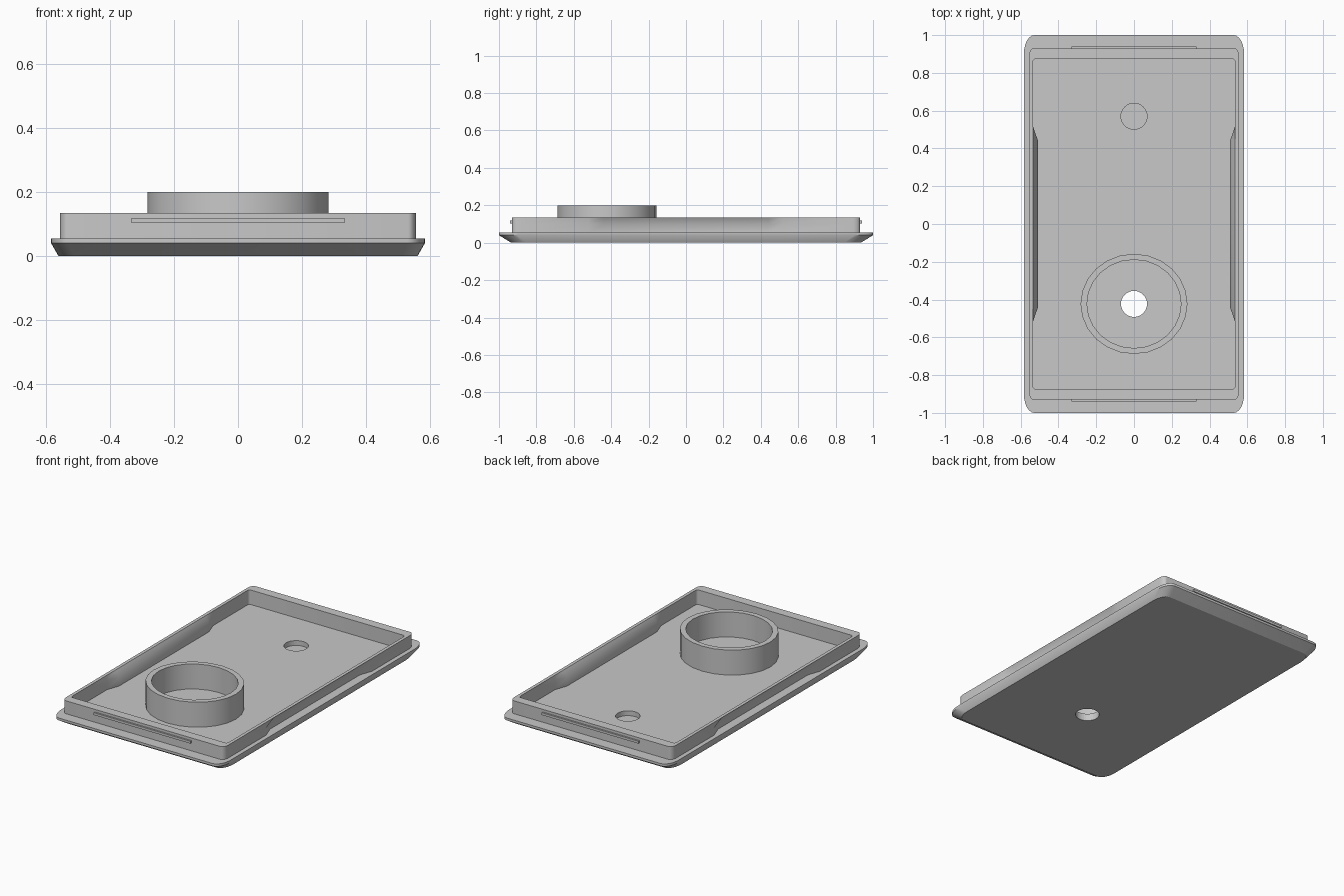
import bpy, bmesh, math

if "Cube" in bpy.data.objects:
    bpy.data.objects.remove(bpy.data.objects["Cube"])

grey = bpy.data.materials.new("light_grey")
grey.diffuse_color = (0.58, 0.58, 0.58, 1)
grey.use_nodes = True
grey.node_tree.nodes["Principled BSDF"].inputs["Base Color"].default_value = grey.diffuse_color

FLOOR = 0.045
RING_Y = -0.423


def finish(name, bm, smooth=True):
    bmesh.ops.recalc_face_normals(bm, faces=bm.faces)
    mesh = bpy.data.meshes.new(name)
    bm.to_mesh(mesh)
    bm.free()
    mesh.materials.append(grey)
    obj = bpy.data.objects.new(name, mesh)
    bpy.context.collection.objects.link(obj)
    bpy.ops.object.select_all(action='DESELECT')
    obj.select_set(True)
    bpy.context.view_layer.objects.active = obj
    if smooth:
        bpy.ops.object.shade_smooth_by_angle(angle=math.radians(30))
    return obj


def outline(hx, hy, rx, ry, notch=0.0, seg=6):
    """Rounded rectangle whose long sides step inward by notch at the middle."""
    pts = []
    for sx, sy, start in ((1, 1, 0), (-1, 1, 90), (-1, -1, 180), (1, -1, 270)):
        for i in range(seg + 1):
            a = math.radians(start + 90 * i / seg)
            pts.append((sx * (hx - rx) + rx * math.cos(a),
                        sy * (hy - ry) + ry * math.sin(a)))
        # points of the side recess follow the corner that ends on a long side
        if start in (90, 270):
            for y, d in ((0.52, 0), (0.44, notch), (-0.44, notch), (-0.52, 0)):
                pts.append((sx * (hx - d), -sx * y))
    return pts


def stack(name, levels):
    """Closed shell made from outlines joined one after the other."""
    bm = bmesh.new()
    rings = [[bm.verts.new((x, y, z)) for x, y in pts] for pts, z in levels]
    n = len(rings[0])
    for a, b in zip(rings, rings[1:]):
        for i in range(n):
            j = (i + 1) % n
            bm.faces.new((a[i], a[j], b[j], b[i]))
    bm.faces.new(rings[0][::-1])
    bm.faces.new(rings[-1])
    return finish(name, bm)


# Tray: chamfered base, flat ledge, upright wall with side recesses, sunken floor
tray = stack("tray", [
    (outline(0.56, 0.935, 0.05, 0.09), 0.0),
    (outline(0.583, 1.0, 0.055, 0.10), 0.04),
    (outline(0.583, 1.0, 0.055, 0.10), 0.055),
    (outline(0.556, 0.93, 0.025, 0.04, 0.028), 0.055),
    (outline(0.556, 0.93, 0.025, 0.04, 0.028), 0.10),
    (outline(0.556, 0.93, 0.025, 0.04), 0.135),
    (outline(0.536, 0.873, 0.012, 0.02), 0.135),
    (outline(0.536, 0.873, 0.012, 0.02, 0.028), 0.10),
    (outline(0.536, 0.873, 0.012, 0.02, 0.028), FLOOR),
])


# Round holes: one right through the floor, one blind
def drill(y, z0, z1):
    bm = bmesh.new()
    bmesh.ops.create_cone(bm, cap_ends=True, segments=32, radius1=0.069,
                          radius2=0.069, depth=z1 - z0)
    bmesh.ops.translate(bm, verts=bm.verts, vec=(0, y, (z0 + z1) / 2))
    cutter = finish("hole_cutter", bm, smooth=False)
    cutter.hide_render = True
    mod = tray.modifiers.new("hole", 'BOOLEAN')
    mod.operation = 'DIFFERENCE'
    mod.solver = 'EXACT'
    mod.object = cutter
    bpy.context.view_layer.objects.active = tray
    bpy.ops.object.modifier_apply(modifier=mod.name)
    bpy.data.objects.remove(cutter)


drill(RING_Y, -0.05, 0.1)
drill(0.57, 0.015, 0.1)

# Raised ring around the through hole
bm = bmesh.new()
N = 24
profile = ((0.283, 0.265, 0.04), (0.283, 0.265, 0.2), (0.249, 0.234, 0.2), (0.249, 0.234, 0.04))
cols = []
for i in range(N):
    a = 2 * math.pi * i / N
    cols.append([bm.verts.new((rx * math.cos(a), RING_Y + ry * math.sin(a), z))
                 for rx, ry, z in profile])
for i in range(N):
    a, b = cols[i], cols[(i + 1) % N]
    for k in range(4):
        m = (k + 1) % 4
        bm.faces.new((a[k], b[k], b[m], a[m]))
finish("raised_ring", bm)

# Thin catch ridges on both end walls
for side, label in ((-1, "front_ridge"), (1, "back_ridge")):
    bm = bmesh.new()
    bmesh.ops.create_cube(bm, size=1)
    bmesh.ops.scale(bm, verts=bm.verts, vec=(0.664, 0.03, 0.015))
    bmesh.ops.translate(bm, verts=bm.verts, vec=(0, side * 0.925, 0.111))
    finish(label, bm, smooth=False)
